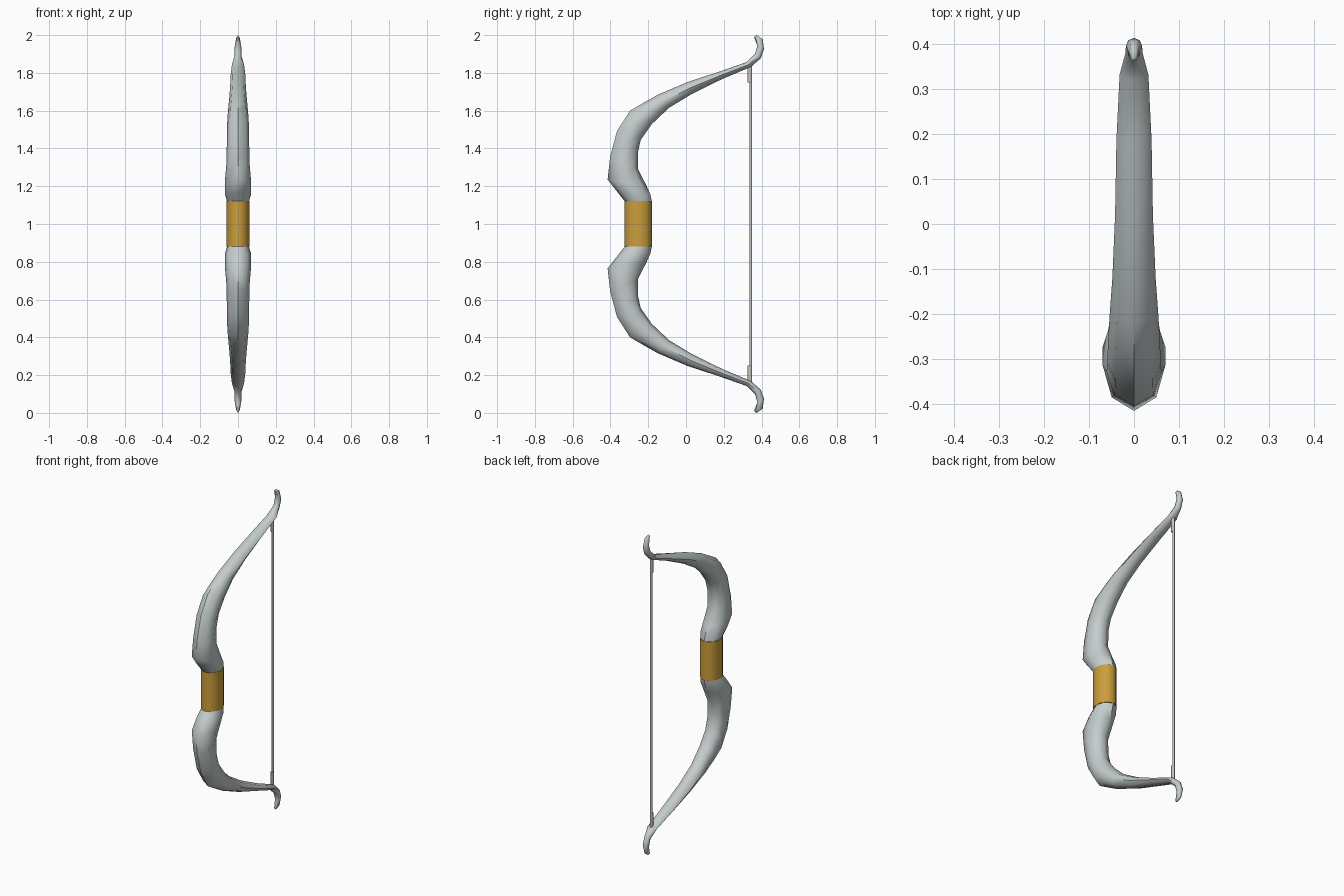
import bpy, bmesh, math
from mathutils import Vector

if "Cube" in bpy.data.objects:
    bpy.data.objects.remove(bpy.data.objects["Cube"])


def material(name, rgb):
    m = bpy.data.materials.new(name)
    m.diffuse_color = (*rgb, 1)
    m.use_nodes = True
    m.node_tree.nodes["Principled BSDF"].inputs["Base Color"].default_value = m.diffuse_color
    return m


SILVER = material("pale grey", (0.56, 0.61, 0.61))
GOLD = material("golden brown", (0.60, 0.34, 0.045))
CORD = material("cord grey", (0.55, 0.53, 0.48))


def loft(name, rings, sides, mat, tip=None, angle=50):
    """Skin elliptical rings; each ring = outer (y, z), inner (y, z), half width in x."""
    bm = bmesh.new()
    loops = []
    for outer, inner, w in rings:
        o, i = Vector((0, *outer)), Vector((0, *inner))
        mid, half = (o + i) / 2, (o - i) / 2
        loops.append([bm.verts.new(mid + half * math.cos(a) + Vector((w * math.sin(a), 0, 0)))
                      for a in (2 * math.pi * k / sides for k in range(sides))])
    for a, b in zip(loops, loops[1:]):
        for k in range(sides):
            n = (k + 1) % sides
            bm.faces.new((a[k], a[n], b[n], b[k]))
    bm.faces.new(loops[0])
    if tip:
        t = bm.verts.new((0, *tip))
        for k in range(sides):
            bm.faces.new((loops[-1][k], loops[-1][(k + 1) % sides], t))
    else:
        bm.faces.new(loops[-1])
    bmesh.ops.recalc_face_normals(bm, faces=bm.faces)
    me = bpy.data.meshes.new(name)
    bm.to_mesh(me)
    bm.free()
    me.materials.append(mat)
    ob = bpy.data.objects.new(name, me)
    bpy.context.collection.objects.link(ob)
    bpy.ops.object.select_all(action='DESELECT')
    ob.select_set(True)
    bpy.context.view_layer.objects.active = ob
    bpy.ops.object.shade_smooth_by_angle(angle=math.radians(angle))
    return ob


def rod(name, y, ry, rx, z0, z1, sides, mat):
    return loft(name, [((y - ry, z), (y + ry, z), rx) for z in (z0, z1)], sides, mat)


# Upper limb stations from grip to tip: outer edge, inner edge, half width
LIMB = [
    ((-.32, 1.115), (-.18, 1.115), .057),
    ((-.36, 1.165), (-.188, 1.155), .07),
    ((-.415, 1.235), (-.21, 1.205), .07),
    ((-.402, 1.355), (-.254, 1.29), .061),
    ((-.365, 1.493), (-.253, 1.385), .059),
    ((-.296, 1.60), (-.24, 1.445), .058),
    ((-.222, 1.643), (-.18, 1.53), .054),
    ((-.148, 1.685), (-.09, 1.615), .048),
    ((.01, 1.752), (.03, 1.688), .042),
    ((.18, 1.808), (.195, 1.769), .039),
    ((.32, 1.857), (.343, 1.831), .032),
    ((.365, 1.90), (.395, 1.876), .019),
    ((.378, 1.943), (.413, 1.925), .018),
    ((.36, 1.99), (.406, 1.978), .010),
]
TIP = (.372, 2.0)


def flip(p):
    return (p[0], 2 - p[1])


# Limbs, mirrored about mid height
loft("upper_limb", LIMB, 8, SILVER, TIP)
loft("lower_limb", [(flip(o), flip(i), w) for o, i, w in LIMB], 8, SILVER, flip(TIP))

# Grip, string and its thick wrapped ends
rod("grip", -.252, .073, .06, .88, 1.122, 16, GOLD)
rod("bowstring", .343, .007, .007, .15, 1.85, 8, CORD)
for name, z0, z1 in (("upper_string_wrap", 1.75, 1.85), ("lower_string_wrap", .15, .25)):
    rod(name, .338, .012, .009, z0, z1, 8, CORD)
